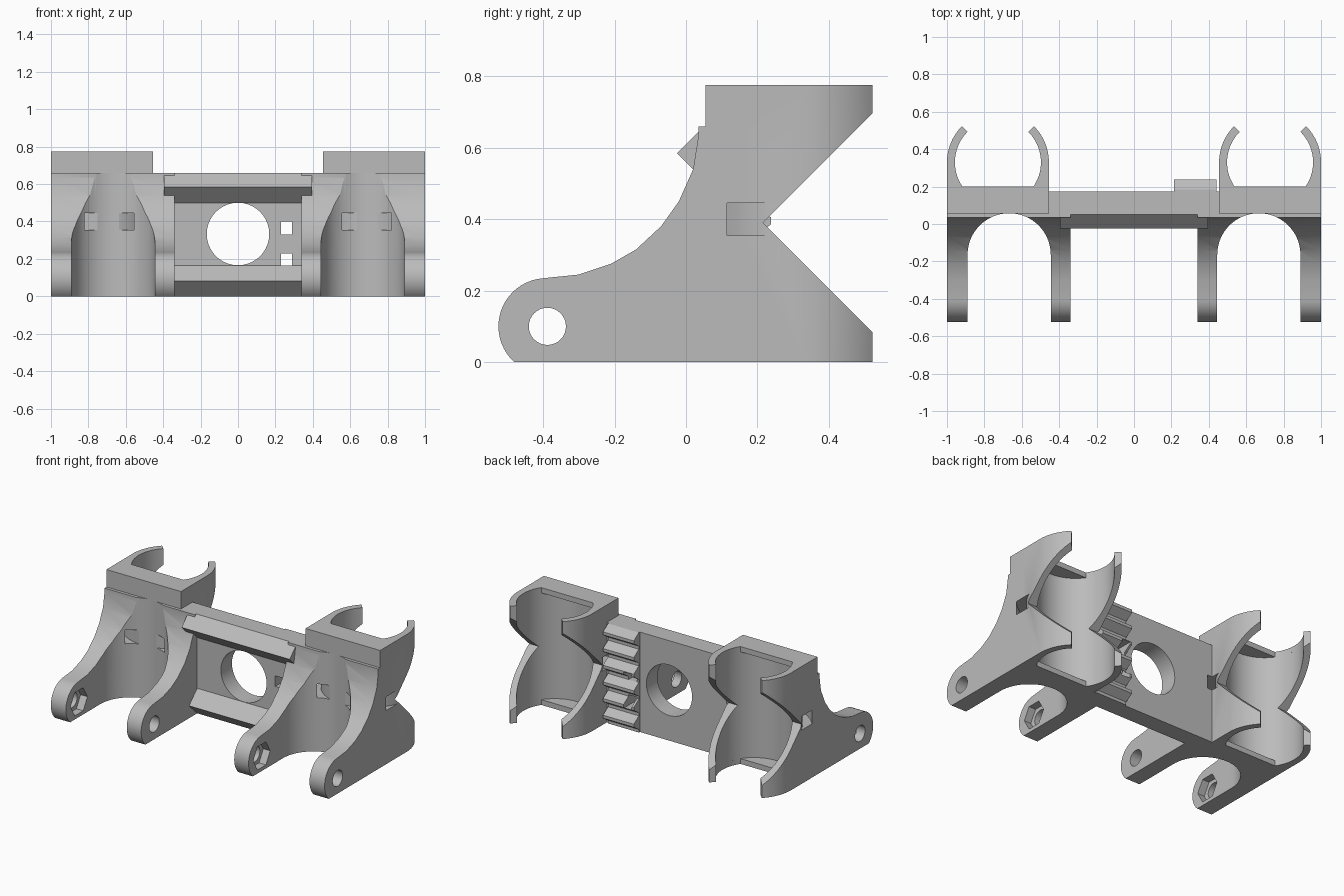
import bpy, bmesh
from math import sin, cos, pi, radians

cube = bpy.data.objects.get("Cube")
if cube:
    bpy.data.objects.remove(cube, do_unlink=True)

grey = bpy.data.materials.new("plain grey")
grey.use_nodes = True
colour = (0.5, 0.5, 0.5, 1)
grey.diffuse_color = colour
grey.node_tree.nodes["Principled BSDF"].inputs["Base Color"].default_value = colour


def arc(cx, cy, r, start=0, end=360, n=48):
    """Points on an arc; a full circle leaves out the repeated end point."""
    steps = n if end - start == 360 else n + 1
    angles = [radians(start + (end - start) * i / n) for i in range(steps)]
    return [(cx + r * cos(a), cy + r * sin(a)) for a in angles]


def prism(name, points, axis, a, b):
    """Extrude a flat outline along an axis from a to b."""
    place = {"x": lambda p, t: (t, p[0], p[1]),
             "y": lambda p, t: (p[0], t, p[1]),
             "z": lambda p, t: (p[0], p[1], t)}[axis]
    bm = bmesh.new()
    ends = [[bm.verts.new(place(p, t)) for p in points] for t in (a, b)]
    for end in ends:
        bm.faces.new(end)
    for i in range(len(points)):
        j = (i + 1) % len(points)
        bm.faces.new((ends[0][i], ends[0][j], ends[1][j], ends[1][i]))
    bmesh.ops.recalc_face_normals(bm, faces=bm.faces)
    mesh = bpy.data.meshes.new(name)
    bm.to_mesh(mesh)
    bm.free()
    mesh.materials.append(grey)
    obj = bpy.data.objects.new(name, mesh)
    bpy.context.collection.objects.link(obj)
    return obj


def box(x0, x1, y0, y1, z0, z1):
    return prism("cutter", [(x0, y0), (x1, y0), (x1, y1), (x0, y1)], "z", z0, z1)


def combine(obj, other, operation="DIFFERENCE"):
    """Apply a boolean and throw the second object away."""
    bpy.context.view_layer.objects.active = obj
    mod = obj.modifiers.new("boolean", "BOOLEAN")
    mod.operation, mod.solver, mod.object = operation, "EXACT", other
    bpy.ops.object.modifier_apply(modifier=mod.name)
    bpy.data.objects.remove(other, do_unlink=True)


def smooth(obj):
    bpy.ops.object.select_all(action="DESELECT")
    obj.select_set(True)
    bpy.context.view_layer.objects.active = obj
    bpy.ops.object.shade_smooth_by_angle(angle=radians(25))


CLIP_X, CLIP_Y, CLIP_R, BORE_R = 0.7275, 0.33, 0.2725, 0.23
PIN = (-0.388, 0.1)

# Side outline of the arms: rounded nose, swept front, flat back
arm_outline = (arc(-0.39, 0.1, 0.135, 95, 228, 20)
               + [(0.175, 0), (0.175, 0.66), (0.035, 0.66), (0.035, 0.635),
                  (0.02, 0.54), (-0.02, 0.45), (-0.07, 0.38), (-0.14, 0.315),
                  (-0.21, 0.275), (-0.3, 0.245)])

for side, s in (("left", 1), ("right", -1)):
    def flip(points):
        return [(s * x, y) for x, y in points]

    # Arms and the upright tube clip behind them
    mount = prism(side + "_mount", arm_outline, "x", s * 0.34, s)
    clip = flip([(0.455, 0.055), (1, 0.055)] + arc(CLIP_X, CLIP_Y, CLIP_R, 0, 180))
    combine(mount, prism("clip", clip, "z", 0, 0.775), "UNION")

    # Round saddle between the arms
    saddle = flip(arc(0.6675, -0.165, 0.2225, 0, 180) + [(0.445, -0.7), (0.89, -0.7)])
    combine(mount, prism("cutter", saddle, "z", -0.1, 0.66))

    # Tube bore, with a flat lip left at the top and bottom
    bore = flip(arc(CLIP_X, CLIP_Y, BORE_R, n=64))
    combine(mount, prism("cutter", bore, "z", 0.035, 0.74))
    lip_bore = flip(arc(CLIP_X, CLIP_Y, BORE_R, -34.4, 214.4))
    combine(mount, prism("cutter", lip_bore, "z", -0.1, 0.9))

    # Open back of the clip and the V notch in its walls
    mouth = flip([(CLIP_X, CLIP_Y), (CLIP_X + 0.4, CLIP_Y + 0.4), (CLIP_X - 0.4, CLIP_Y + 0.4)])
    combine(mount, prism("cutter", mouth, "z", -0.1, 0.9))
    notch = [(0.215, 0.39), (0.615, 0.79), (0.615, -0.01)]
    combine(mount, prism("cutter", notch, "x", s * 0.4, s * 1.1))

    # Curved strap slot round the clip
    slot = flip(arc(CLIP_X, CLIP_Y, 0.347, 180, 359.9) + arc(CLIP_X, CLIP_Y, 0.29, 180, 359.9)[::-1])
    combine(mount, prism("cutter", slot, "z", 0.355, 0.445))

    # Bolt holes, with a hexagonal nut pocket in one arm
    combine(mount, prism("cutter", arc(*PIN, 0.052, n=32), "x", s * 0.2, s * 1.1))
    pocket_x = 0.445 if s > 0 else -0.89
    combine(mount, prism("cutter", arc(*PIN, 0.088, n=6), "x", pocket_x - 0.05, pocket_x + 0.01))
    smooth(mount)

# Centre plate with a round window
plate = prism("centre_plate", [(0.06, 0), (0.175, 0), (0.175, 0.66), (0.06, 0.66)], "x", -0.34, 0.34)
combine(plate, prism("cutter", arc(0, 0.333, 0.167, n=64), "y", 0, 0.3))

# Saw-toothed rack on the back of the plate
TEETH, PITCH = 6, 0.11
teeth = [(0.17, 0)]
for i in range(TEETH):
    z = i * PITCH
    teeth += [(0.185, z), (0.185, z + 0.02), (0.238, z + 0.055), (0.238, z + 0.075)]
teeth += [(0.185, TEETH * PITCH), (0.17, TEETH * PITCH)]
rack = prism("toothed_rack", teeth, "x", 0.215, 0.44)

# Strap holes through the plate and rack
for z in (0.16, 0.33):
    for part in (plate, rack):
        combine(part, box(0.23, 0.29, 0, 0.3, z, z + 0.07))
smooth(plate)

# Ridged rails along the front of the plate
prism("upper_rail", [(0.065, 0.66), (0.05, 0.66), (-0.025, 0.585), (0.06, 0.5), (0.065, 0.5)],
      "x", -0.395, 0.395)
prism("lower_rail", [(0.065, 0.165), (0.06, 0.165), (-0.025, 0.082), (0.06, 0), (0.065, 0)],
      "x", -0.395, 0.395)
